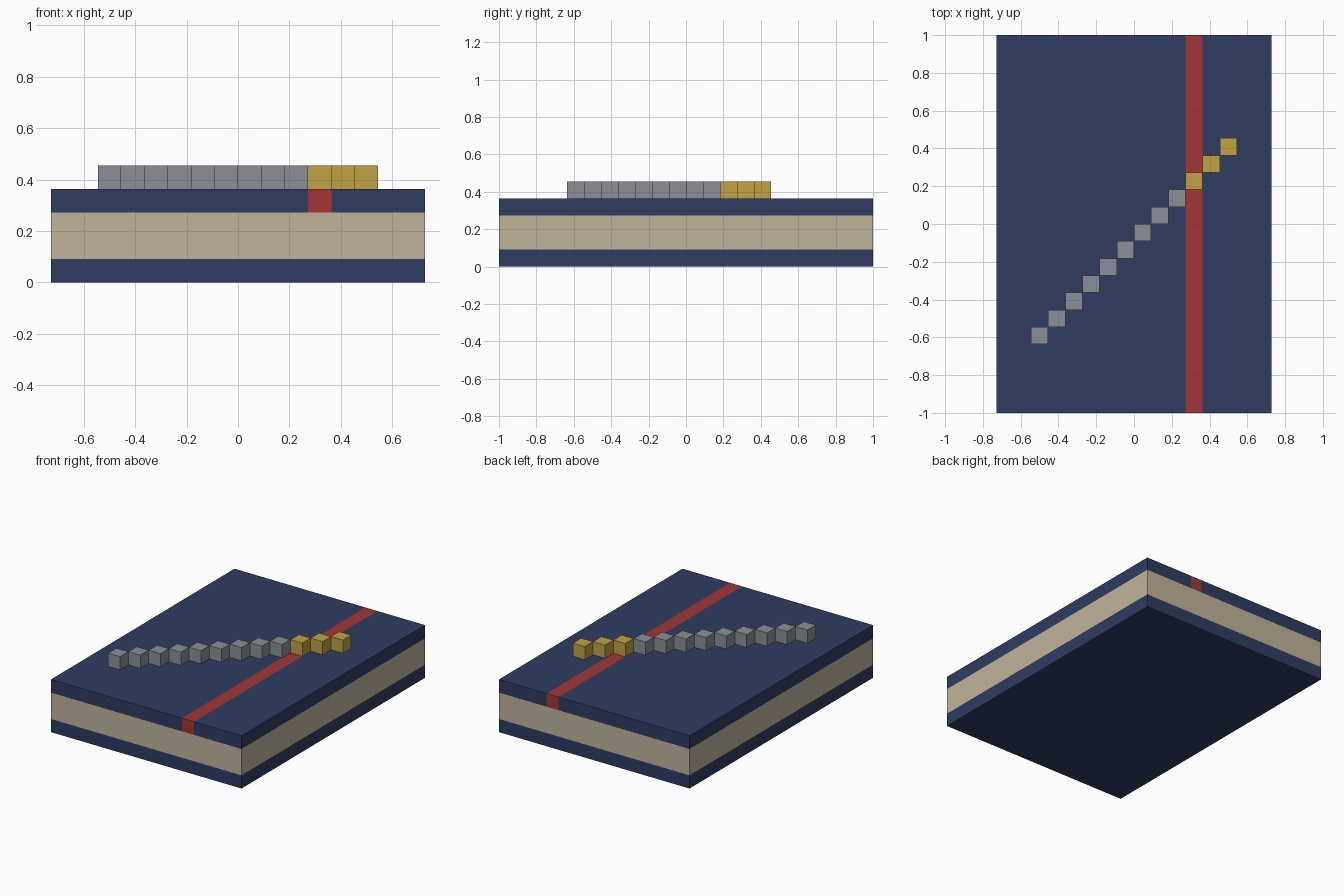
import bpy
import bmesh
from mathutils import Vector

cube = bpy.data.objects.get("Cube")
if cube:
    bpy.data.objects.remove(cube, do_unlink=True)

U = 1 / 11  # one block


def material(name, rgb):
    """Flat material from 0-255 sRGB values."""
    lin = [(c / 255 / 12.92) if c < 11 else ((c / 255 + 0.055) / 1.055) ** 2.4 for c in rgb]
    m = bpy.data.materials.new(name)
    m.use_nodes = True
    m.diffuse_color = (*lin, 1)
    bsdf = m.node_tree.nodes["Principled BSDF"]
    bsdf.inputs["Base Color"].default_value = (*lin, 1)
    bsdf.inputs["Roughness"].default_value = 0.9
    return m


navy = material("navy", (46, 60, 97))
cream = material("cream", (192, 180, 155))
red = material("red", (162, 54, 54))
grey = material("grey", (139, 143, 151))
gold = material("gold", (194, 162, 68))


def box(name, lo, hi, mats, cuts=(), rule=None):
    """Box between two corners in block units, cut across x, coloured by a rule on face centres."""
    lo, hi = Vector(lo) * U, Vector(hi) * U
    bm = bmesh.new()
    bmesh.ops.create_cube(bm, size=1)
    for v in bm.verts:
        v.co = (lo + hi) / 2 + Vector(a * b for a, b in zip(v.co, hi - lo))
    for x in cuts:
        bmesh.ops.bisect_plane(bm, geom=bm.verts[:] + bm.edges[:] + bm.faces[:],
                               plane_co=(x * U, 0, 0), plane_no=(1, 0, 0))
    if rule:
        for f in bm.faces:
            f.material_index = rule(f.calc_center_median() / U)
    me = bpy.data.meshes.new(name)
    bm.to_mesh(me)
    bm.free()
    for m in mats:
        me.materials.append(m)
    ob = bpy.data.objects.new(name, me)
    bpy.context.collection.objects.link(ob)
    return ob


# Book: back cover, page block, front cover with a ribbon stripe
box("back_cover", (-8, -11, 0), (8, 11, 1), [navy])
box("pages", (-8, -11, 1), (8, 11, 3), [cream])
box("front_cover", (-8, -11, 3), (8, 11, 4), [navy, red], cuts=(3, 4),
    rule=lambda c: int(3 < c.x < 4))

# Diagonal pen of stepped blocks, last three in gold
for i in range(12):
    part, mat = ("pen_tip", gold) if i >= 9 else ("pen_body", grey)
    box(f"{part}_{i + 1}", (i - 6, i - 7, 4), (i - 5, i - 6, 5), [mat])
